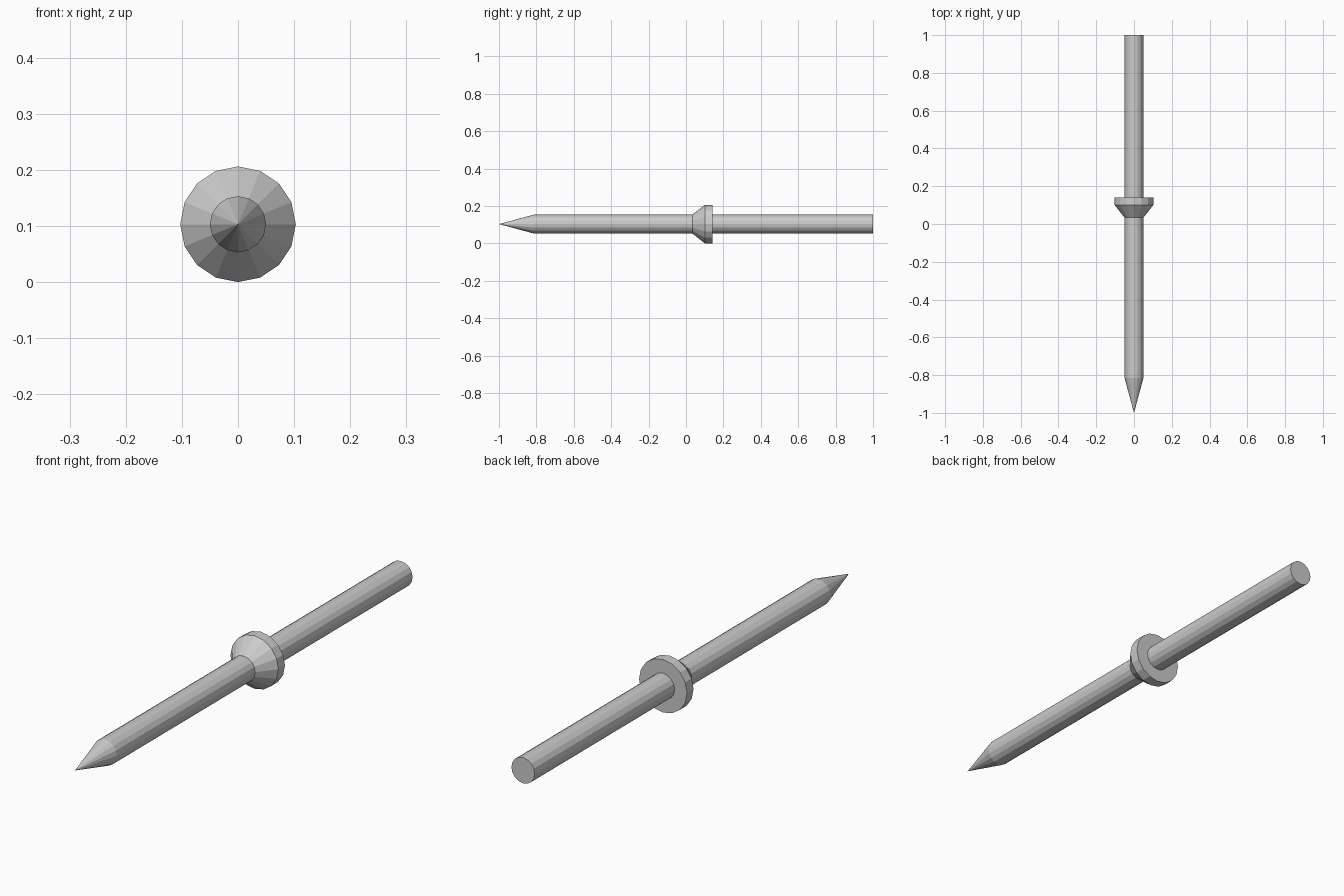
import bpy, bmesh, math

if "Cube" in bpy.data.objects:
    bpy.data.objects.remove(bpy.data.objects["Cube"])

SIDES = 16
AXIS_Z = 0.103


def turned_part(name, profile):
    """Lathe (y, radius) points around the long axis; radius 0 makes a point."""
    bm = bmesh.new()
    rings = []
    for y, r in profile:
        if r == 0:
            rings.append([bm.verts.new((0, y, AXIS_Z))])
            continue
        angles = [2 * math.pi * i / SIDES for i in range(SIDES)]
        rings.append([bm.verts.new((r * math.cos(a), y, AXIS_Z + r * math.sin(a)))
                      for a in angles])
    for a, b in zip(rings, rings[1:]):
        for i in range(SIDES):
            j = (i + 1) % SIDES
            if len(a) == 1:
                bm.faces.new((a[0], b[j], b[i]))
            else:
                bm.faces.new((a[i], a[j], b[j], b[i]))
    # flat end caps
    for ring in (rings[0], rings[-1]):
        if len(ring) > 1:
            bm.faces.new(ring)
    bmesh.ops.recalc_face_normals(bm, faces=bm.faces)
    mesh = bpy.data.meshes.new(name)
    bm.to_mesh(mesh)
    bm.free()
    obj = bpy.data.objects.new(name, mesh)
    bpy.context.collection.objects.link(obj)
    return obj


# Straight shaft with a pointed front end
turned_part("pointed_shaft", [(-1.0, 0), (-0.815, 0.05), (1.0, 0.05)])

# Flared collar around the middle
turned_part("collar", [(0.034, 0.05), (0.101, 0.103), (0.141, 0.103)])
